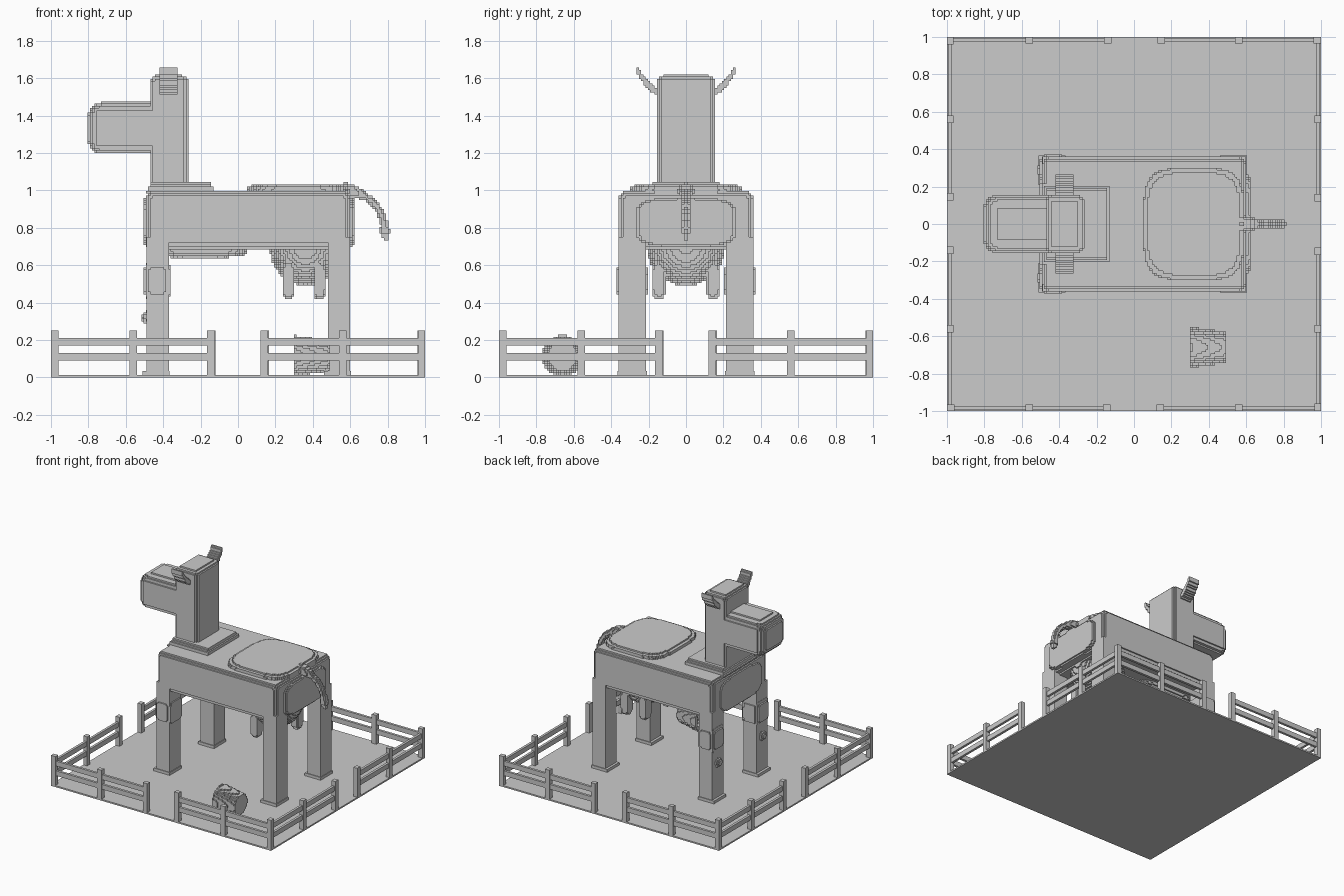
import bpy
import math

old = bpy.data.objects.get("Cube")
if old:
    bpy.data.objects.remove(old, do_unlink=True)

grey = bpy.data.materials.new("plain_grey")
grey.use_nodes = True
colour = (0.6, 0.6, 0.6, 1)
grey.diffuse_color = colour
grey.node_tree.nodes["Principled BSDF"].inputs["Base Color"].default_value = colour

STEP = 0.012


def make(name, verts, faces):
    mesh = bpy.data.meshes.new(name)
    mesh.from_pydata(verts, [], faces)
    mesh.materials.append(grey)
    obj = bpy.data.objects.new(name, mesh)
    bpy.context.collection.objects.link(obj)
    return obj


def blocks(name, cells, size):
    """Mesh of the exposed sides of a set of grid cells."""
    index, faces = {}, []
    for cell in cells:
        for a in range(3):
            u, v = (a + 1) % 3, (a + 2) % 3
            for side in (0, 1):
                near = list(cell)
                near[a] += 2 * side - 1
                if tuple(near) in cells:
                    continue
                quad = []
                for du, dv in ((0, 0), (1, 0), (1, 1), (0, 1)):
                    p = list(cell)
                    p[a] += side
                    p[u] += du
                    p[v] += dv
                    quad.append(index.setdefault(tuple(p), len(index)))
                faces.append(quad if side else quad[::-1])
    verts = [tuple(c * s for c, s in zip(p, size)) for p in index]
    return make(name, verts, faces)


def stepped(name, lo, hi, *shapes):
    """Fill a region with small cubes wherever any shape is solid."""
    spans = [range(math.floor(a / STEP), math.ceil(b / STEP)) for a, b in zip(lo, hi)]
    cells = set()
    for i in spans[0]:
        for j in spans[1]:
            for k in spans[2]:
                p = [(c + 0.5) * STEP for c in (i, j, k)]
                if any(solid(*p) for solid in shapes):
                    cells.add((i, j, k))
    return blocks(name, cells, (STEP,) * 3)


def box(name, lo, hi):
    obj = blocks(name, {(0, 0, 0)}, [b - a for a, b in zip(lo, hi)])
    obj.location = lo
    return obj


def rounded(lo, hi, r):
    def solid(*p):
        d = [max(a + r - c, c - b + r, 0) for a, b, c in zip(lo, hi, p)]
        return sum(q * q for q in d) <= r * r
    return solid


def bulge(centre, radii, n=2):
    def solid(*p):
        return sum(abs((c - m) / r) ** n for c, m, r in zip(p, centre, radii)) <= 1
    return solid


# Ground and fence, with a gap in the middle of every side
box("ground", (-1, -1, 0), (1, 1, 0.012))
for turn in range(4):
    parts = [box("fence_post", (x - 0.02, -1, 0), (x + 0.02, -0.965, 0.25))
             for x in (-0.98, -0.56, -0.145, 0.14, 0.56)]
    for z in (0.09, 0.17):
        for x in (-0.99, 0.125):
            parts.append(box("fence_rail", (x, -0.992, z), (x + 0.865, -0.972, z + 0.04)))
    angle = turn * math.pi / 2
    for obj in parts:
        x, y, z = obj.location
        obj.location = (x * math.cos(angle) - y * math.sin(angle),
                        x * math.sin(angle) + y * math.cos(angle), z)
        obj.rotation_euler.z = angle


# Body with shoulder, rump and brisket swellings
def shoulder(x, y, z):
    d = z - 1
    return -0.02 < d < 0.05 and abs(x + 0.305) < 0.18 - d * 0.6 and abs(y) < 0.21 - d * 0.7


stepped("body", (-0.52, -0.37, 0.63), (0.64, 0.37, 1.06),
        rounded((-0.49, -0.36, 0.69), (0.6, 0.36, 1.0), 0.05),
        shoulder,
        bulge((0.32, 0, 1), (0.27, 0.3, 0.035), 4),
        bulge((0.6, 0, 0.83), (0.028, 0.27, 0.13), 4),
        bulge((-0.49, 0, 0.83), (0.015, 0.27, 0.13), 4),
        bulge((-0.2, 0, 0.69), (0.25, 0.17, 0.05), 4))

# Legs and feet
for side, y in (("right", -0.36), ("left", 0.215)):
    for end, x in (("front", -0.49), ("rear", 0.48)):
        box(f"{end}_{side}_leg", (x, y, 0.01), (x + 0.12, y + 0.145, 0.75))
        box(f"{end}_{side}_foot", (x - 0.02, y - 0.006, 0.01), (x + 0.125, y + 0.151, 0.035))
    m = y + 0.0725
    stepped(f"{side}_knee", (-0.53, m - 0.1, 0.28), (-0.35, m + 0.1, 0.63),
            bulge((-0.43, m, 0.515), (0.07, 0.08, 0.1), 6),
            bulge((-0.49, m, 0.32), (0.025, 0.035, 0.035)))

# Udder and four teats
teats = [bulge((x, y, 0.52), (0.032, 0.036, 0.1), 4)
         for x in (0.27, 0.435) for y in (-0.145, 0.145)]
stepped("udder", (0.15, -0.22, 0.4), (0.57, 0.22, 0.72),
        bulge((0.36, 0, 0.7), (0.19, 0.21, 0.21)), *teats)

# Neck and head
stepped("head", (-0.82, -0.17, 1.0), (-0.25, 0.17, 1.63),
        rounded((-0.47, -0.157, 0.99), (-0.265, 0.157, 1.615), 0.04),
        rounded((-0.8, -0.157, 1.195), (-0.35, 0.157, 1.47), 0.07))


# Thin ears that curl upward
def ear(x, y, z):
    d = abs(y) - 0.15
    return abs(x + 0.375) < 0.045 and -0.015 < d < 0.118 \
        and abs(z - 1.525 - 0.5 * d - 5 * d * d) < 0.021


stepped("ears", (-0.45, -0.29, 1.49), (-0.3, 0.29, 1.645), ear)

# Tail drooping behind, with a tuft at the end
links = []
for i in range(25):
    t = i / 24
    a = t * math.pi / 2
    r = 0.045 - 0.07 * t if t < 0.35 else 0.021
    links.append(bulge((0.58 + 0.205 * math.sin(a), 0, 0.78 + 0.215 * math.cos(a)), (r,) * 3))
stepped("tail", (0.53, -0.08, 0.72), (0.84, 0.08, 1.06), *links,
        bulge((0.785, 0, 0.785), (0.028,) * 3),
        bulge((0.787, 0, 0.76), (0.014, 0.014, 0.03), 4))


# Hollow bucket lying on its side
def pail(x, y, z):
    wall = 0.11 - 0.03 * (x - 0.3) / 0.19
    r = math.hypot(y + 0.66, z - 0.115)
    return 0.3 < x < 0.49 and r < wall and (r > wall - 0.022 or x > 0.465)


stepped("bucket", (0.28, -0.79, 0), (0.51, -0.53, 0.24), pail)
